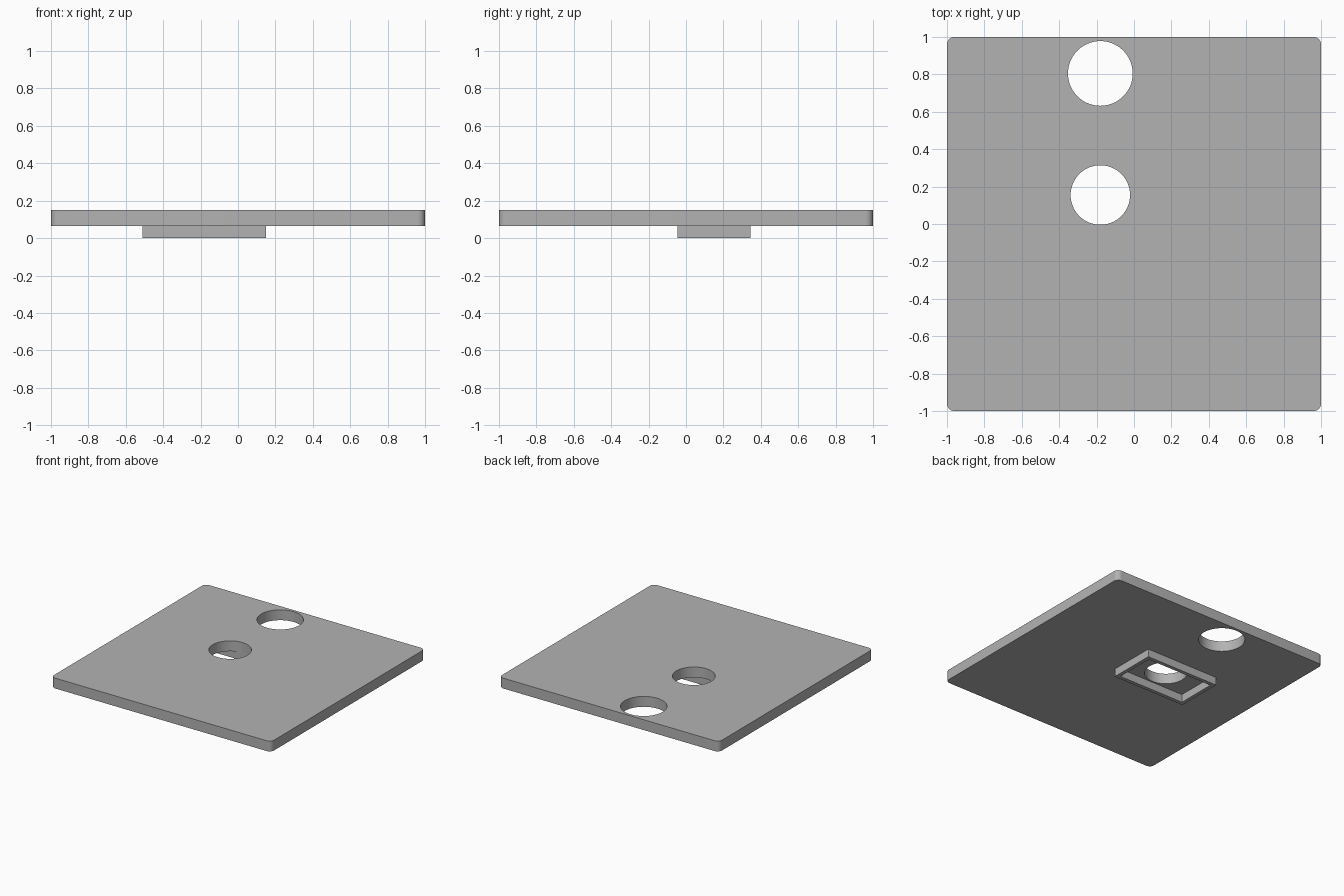
import bpy
import bmesh
from math import cos, sin, pi, radians

cube = bpy.data.objects.get("Cube")
if cube:
    bpy.data.objects.remove(cube, do_unlink=True)

grey = bpy.data.materials.new("plain grey")
grey.use_nodes = True
colour = (0.45, 0.45, 0.45, 1)
grey.diffuse_color = colour
grey.node_tree.nodes["Principled BSDF"].inputs["Base Color"].default_value = colour


def circle(x, y, r, steps=64):
    return [(x + r * cos(2 * pi * i / steps), y + r * sin(2 * pi * i / steps))
            for i in range(steps)]


def rectangle(x0, x1, y0, y1, r=0, steps=8):
    """Rectangle outline, with rounded corners when r is given."""
    if not r:
        return [(x0, y0), (x1, y0), (x1, y1), (x0, y1)]
    centres = [(x1 - r, y1 - r), (x0 + r, y1 - r), (x0 + r, y0 + r), (x1 - r, y0 + r)]
    return [(cx + r * cos(pi / 2 * (q + i / steps)), cy + r * sin(pi / 2 * (q + i / steps)))
            for q, (cx, cy) in enumerate(centres) for i in range(steps + 1)]


def extrude_outline(name, loops, z0, z1):
    """Solid from an outer outline and the outlines of its holes."""
    curve = bpy.data.curves.new(name, "CURVE")
    curve.dimensions = "2D"
    curve.fill_mode = "BOTH"
    curve.extrude = (z1 - z0) / 2
    for loop in loops:
        spline = curve.splines.new("POLY")
        spline.points.add(len(loop) - 1)
        for point, (x, y) in zip(spline.points, loop):
            point.co = (x, y, 0, 1)
        spline.use_cyclic_u = True
    source = bpy.data.objects.new(name + " outline", curve)
    bpy.context.collection.objects.link(source)
    bpy.context.view_layer.update()
    graph = bpy.context.evaluated_depsgraph_get()
    mesh = bpy.data.meshes.new_from_object(source.evaluated_get(graph))
    bpy.data.objects.remove(source, do_unlink=True)

    # Weld the caps to the walls and place the solid at its height
    bm = bmesh.new()
    bm.from_mesh(mesh)
    bmesh.ops.remove_doubles(bm, verts=bm.verts, dist=0.0001)
    bmesh.ops.translate(bm, verts=bm.verts, vec=(0, 0, (z0 + z1) / 2))
    bmesh.ops.recalc_face_normals(bm, faces=bm.faces)
    bm.to_mesh(mesh)
    bm.free()
    mesh.materials.clear()
    mesh.materials.append(grey)

    obj = bpy.data.objects.new(name, mesh)
    bpy.context.collection.objects.link(obj)
    bpy.ops.object.select_all(action="DESELECT")
    obj.select_set(True)
    bpy.context.view_layer.objects.active = obj
    bpy.ops.object.shade_smooth_by_angle(angle=radians(30))
    return obj


# Square plate with rounded corners and two round holes
extrude_outline("plate", [rectangle(-1, 1, -1, 1, r=0.04),
                          circle(-0.18, 0.805, 0.173),
                          circle(-0.18, 0.155, 0.159)], 0.065, 0.15)

# Thin rectangular rim under the middle hole
wall = 0.03
x0, x1, y0, y1 = -0.51, 0.15, -0.045, 0.345
extrude_outline("underside_rim", [rectangle(x0, x1, y0, y1),
                                  rectangle(x0 + wall, x1 - wall, y0 + wall, y1 - wall)],
                0, 0.065)
